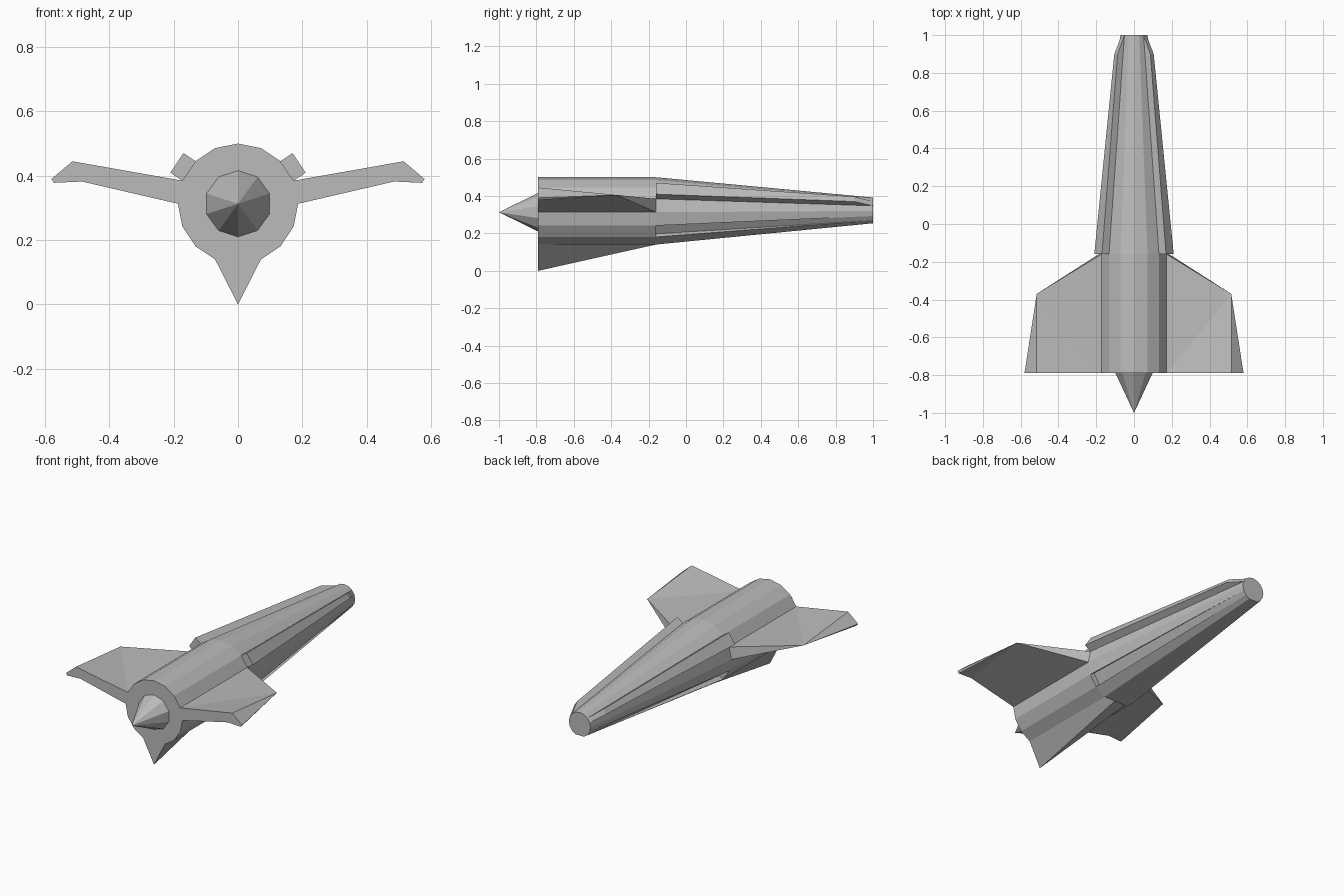
import bpy, bmesh, math
from mathutils import Vector

if "Cube" in bpy.data.objects:
    bpy.data.objects.remove(bpy.data.objects["Cube"])

grey = bpy.data.materials.new("hull grey")
grey.use_nodes = True
COLOUR = (0.5, 0.5, 0.5, 1)
grey.diffuse_color = COLOUR
grey.node_tree.nodes["Principled BSDF"].inputs["Base Color"].default_value = COLOUR

SIDES = 16
FRONT, SHOULDER, TAIL = -0.79, -0.16, 1.0
RADIUS, TAIL_RADIUS = 0.187, 0.0715
MID, TAIL_MID = 0.313, 0.32


def finish(name, bm):
    """Weld, orient and link a mesh as a flat-shaded object."""
    bmesh.ops.remove_doubles(bm, verts=bm.verts, dist=0.0005)
    bmesh.ops.recalc_face_normals(bm, faces=bm.faces)
    mesh = bpy.data.meshes.new(name)
    bm.to_mesh(mesh)
    bm.free()
    mesh.materials.append(grey)
    obj = bpy.data.objects.new(name, mesh)
    bpy.context.collection.objects.link(obj)
    return obj


def add_face(bm, points):
    return bm.faces.new([bm.verts.new(p) for p in points])


def hull_ring(y, radius, mid, keel):
    """Sixteen-sided section starting at the top; the lowest point is the keel."""
    ring = []
    for i in range(SIDES):
        a = math.tau * i / SIDES
        ring.append(Vector((radius * math.sin(a), y, mid + radius * math.cos(a))))
    ring[SIDES // 2].z = keel
    return ring


flat = math.cos(math.tau / SIDES)
front = hull_ring(FRONT, RADIUS, MID, 0)
shoulder = hull_ring(SHOULDER, RADIUS, MID, MID - RADIUS * flat)
tail = hull_ring(TAIL, TAIL_RADIUS, TAIL_MID, TAIL_MID - TAIL_RADIUS * flat)


def panel(bm, i, stations):
    """Raise (positive depth) or sink one long band of the tapered hull."""
    j = (i + 1) % SIDES
    a = math.tau * (i + 0.5) / SIDES
    out = Vector((math.sin(a), 0, math.cos(a)))
    lines = []
    for k in (i, j):
        lines.append([shoulder[k].lerp(tail[k], (y - SHOULDER) / (TAIL - SHOULDER))
                      + out * depth for y, depth in stations])
    left, right = lines
    add_face(bm, [shoulder[i], shoulder[j], right[0], left[0]])
    add_face(bm, [shoulder[i]] + left)
    add_face(bm, [shoulder[j]] + right)
    for n in range(len(stations) - 1):
        add_face(bm, [left[n], right[n], right[n + 1], left[n + 1]])


# Hull with ventral fin, raised shoulder rails and sunken lower grooves
bm = bmesh.new()
rails = {2, SIDES - 3}
grooves = {5, SIDES - 6}
for i in range(SIDES):
    j = (i + 1) % SIDES
    add_face(bm, [front[i], front[j], shoulder[j], shoulder[i]])
    if i in rails:
        panel(bm, i, [(SHOULDER, 0.045), (0.9, 0.035), (TAIL, 0)])
    elif i in grooves:
        panel(bm, i, [(SHOULDER, -0.03), (TAIL, 0)])
    else:
        add_face(bm, [shoulder[i], shoulder[j], tail[j], tail[i]])
add_face(bm, front)
add_face(bm, tail)
finish("hull", bm)

# Nose spike
bm = bmesh.new()
base = []
for i in range(10):
    a = math.tau * i / 10
    base.append(Vector((0.103 * math.sin(a), FRONT, MID + 0.103 * math.cos(a))))
for i in range(10):
    add_face(bm, [base[i], base[(i + 1) % 10], (0, -1, MID)])
add_face(bm, base)
finish("nose_spike", bm)

# Wings: a blunt section at the front drawn in to a pointed outer corner
bm = bmesh.new()
outline = [(0.515, 0.445), (0.58, 0.39), (0.572, 0.378), (0.485, 0.382)]
section = [front[3]] + [Vector((x, FRONT, z)) for x, z in outline] + [front[4]]
corner = Vector((0.515, -0.37, 0.405))
add_face(bm, section)
add_face(bm, [section[0], section[1], corner])
add_face(bm, [section[0], corner, shoulder[3]])
for n in range(1, 4):
    add_face(bm, [section[n], section[n + 1], corner])
add_face(bm, [section[4], section[5], corner])
add_face(bm, [section[5], shoulder[4], corner])
add_face(bm, [shoulder[3], shoulder[4], corner])
add_face(bm, [front[3], front[4], shoulder[4], shoulder[3]])
wings = finish("wings", bm)
wings.modifiers.new("Mirror", "MIRROR").use_clip = False
